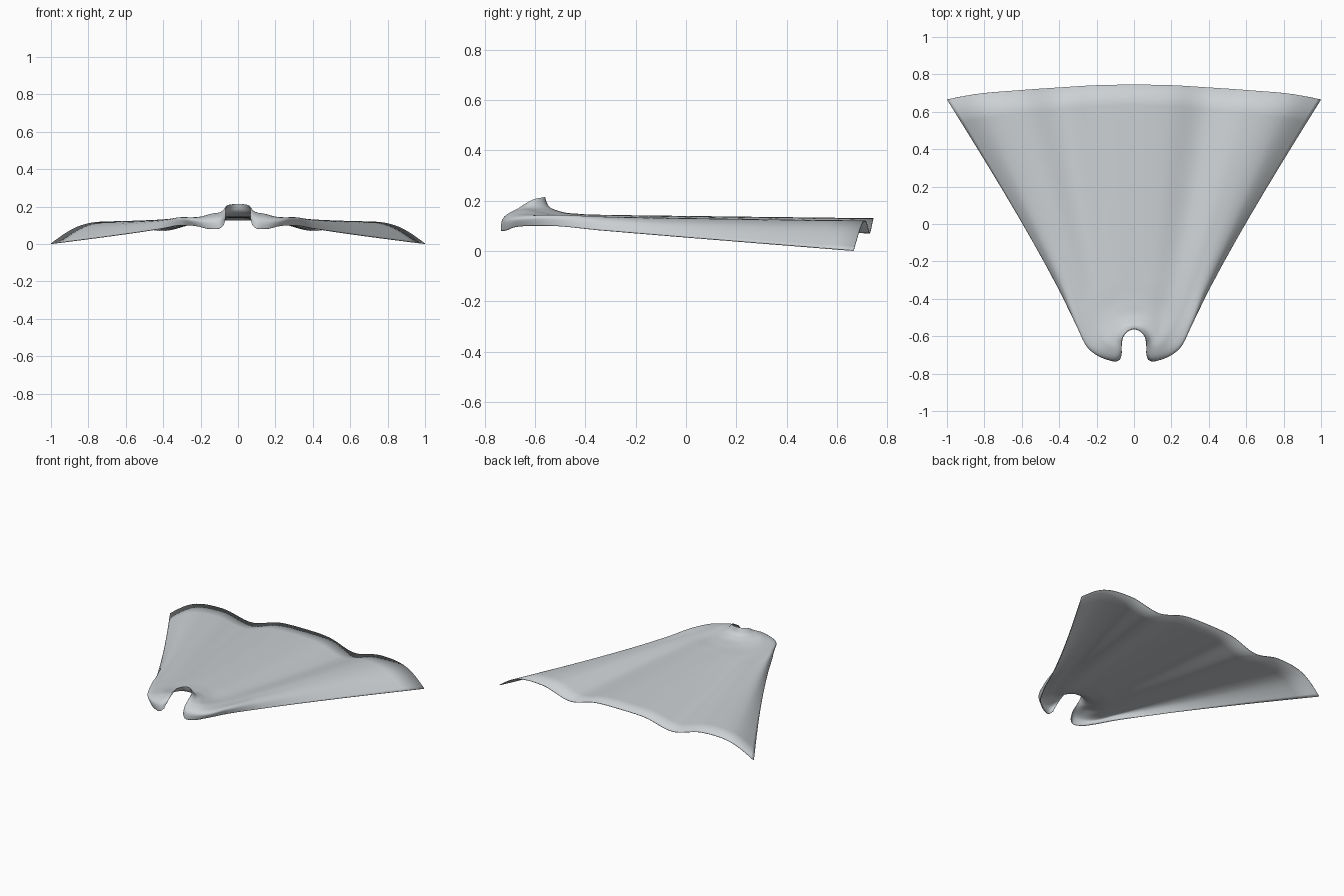
import bpy
from mathutils import Vector

if "Cube" in bpy.data.objects:
    bpy.data.objects.remove(bpy.data.objects["Cube"])

# Half-cape control rows, neck rim to hem; each runs centre line to side edge
ROWS = [
    [(0, -.56, .215), (.035, -.572, .212), (.061, -.605, .205), (.066, -.65, .18), (.066, -.695, .145), (.075, -.725, .105)],
    [(0, -.545, .178), (.05, -.555, .177), (.085, -.60, .175), (.09, -.66, .168), (.09, -.725, .13), (.095, -.735, .085)],
    [(0, -.5, .157), (.06, -.51, .157), (.12, -.58, .16), (.145, -.65, .16), (.155, -.72, .122), (.15, -.72, .08)],
    [(0, -.42, .147), (.07, -.43, .146), (.14, -.5, .142), (.20, -.58, .146), (.235, -.675, .125), (.215, -.68, .094)],
    [(0, -.3, .143), (.1, -.31, .142), (.19, -.36, .132), (.27, -.45, .138), (.305, -.55, .13), (.295, -.56, .10)],
    [(0, -.15, .141), (.12, -.16, .138), (.23, -.2, .122), (.33, -.27, .135), (.39, -.34, .12), (.405, -.345, .083)],
    [(0, .745, .13), (.2, .742, .122), (.4, .73, .073), (.62, .715, .119), (.84, .695, .10), (1, .665, .003)],
]


def spline(pts, steps):
    """Smooth curve through the points, with non-uniform tangents."""
    n = len(pts)
    gap = [max((pts[i + 1] - pts[i]).length, 1e-5) for i in range(n - 1)]
    slope = [(pts[i + 1] - pts[i]) / gap[i] for i in range(n - 1)]
    tan = [(slope[i - 1] * gap[i] + slope[i] * gap[i - 1]) / (gap[i - 1] + gap[i])
           for i in range(1, n - 1)]
    tan = [slope[0] * 1.5 - tan[0] * .5] + tan + [slope[-1] * 1.5 - tan[-1] * .5]
    out = []
    for i in range(n - 1):
        for k in range(steps):
            t = k / steps
            out.append(pts[i] * (2*t**3 - 3*t*t + 1) + pts[i + 1] * (3*t*t - 2*t**3)
                       + tan[i] * gap[i] * (t**3 - 2*t*t + t) + tan[i + 1] * gap[i] * (t**3 - t*t))
    return out + [pts[-1]]


# Mirror each row across the centre, then spline both ways
across = []
for row in ROWS:
    half = [Vector(p) for p in row]
    left = [Vector((-p.x, p.y, p.z)) for p in half[:0:-1]]
    across.append(spline(left + half, 8))
columns = [spline(list(c), 8) for c in zip(*across)]

# Cape sheet
m = len(columns[0])
verts = [p for c in columns for p in c]
faces = [(i * m + j, (i + 1) * m + j, (i + 1) * m + j + 1, i * m + j + 1)
         for i in range(len(columns) - 1) for j in range(m - 1)]
mesh = bpy.data.meshes.new("cape")
mesh.from_pydata(verts, [], faces)
mesh.polygons.foreach_set("use_smooth", [True] * len(faces))
cape = bpy.data.objects.new("cape", mesh)
bpy.context.collection.objects.link(cape)

# Thin cloth thickness
solid = cape.modifiers.new("cloth_thickness", 'SOLIDIFY')
solid.thickness = .004
solid.offset = -1

cloth = bpy.data.materials.new("pale grey cloth")
cloth.diffuse_color = (.6, .63, .65, 1)
cloth.use_nodes = True
cloth.node_tree.nodes["Principled BSDF"].inputs["Base Color"].default_value = cloth.diffuse_color
mesh.materials.append(cloth)
